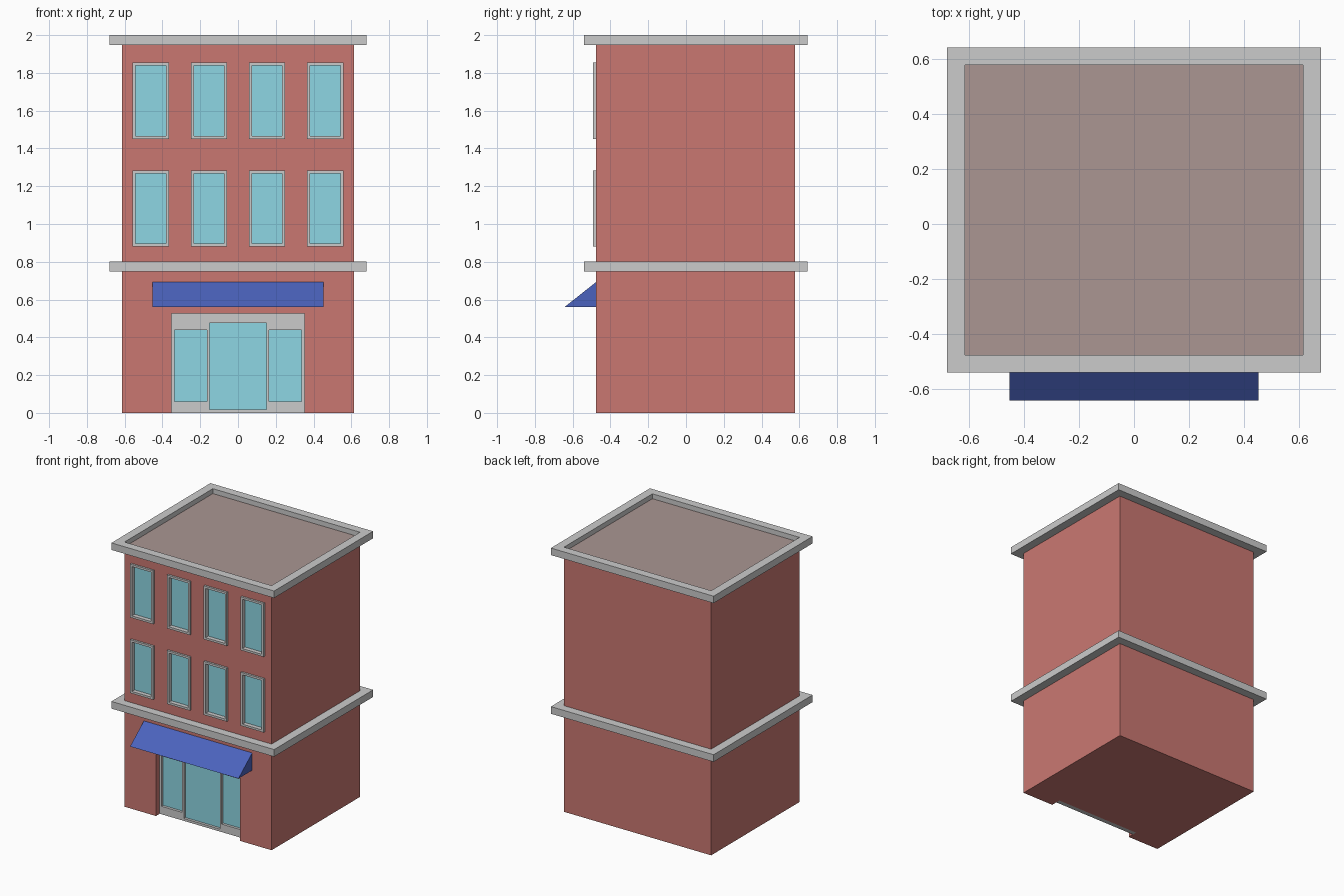
import bpy

if "Cube" in bpy.data.objects:
    bpy.data.objects.remove(bpy.data.objects["Cube"])

def material(name, rgb):
    m = bpy.data.materials.new(name)
    m.diffuse_color = (*rgb, 1)
    m.use_nodes = True
    m.node_tree.nodes["Principled BSDF"].inputs["Base Color"].default_value = m.diffuse_color
    return m

BRICK = material("brick", (0.59, 0.187, 0.167))
GLASS = material("glass", (0.267, 0.67, 0.77))
CANVAS = material("canvas", (0.07, 0.124, 0.51))
ROOF = material("roofing", (0.405, 0.305, 0.29))

def mesh_object(name, verts, faces, mat=None):
    me = bpy.data.meshes.new(name)
    me.from_pydata(verts, [], faces)
    ob = bpy.data.objects.new(name, me)
    bpy.context.collection.objects.link(ob)
    if mat:
        me.materials.append(mat)
    return ob

def box(name, x, y, z, mat=None):
    verts = [(a, b, c) for a in x for b in y for c in z]
    faces = [(0, 1, 3, 2), (4, 6, 7, 5), (0, 4, 5, 1), (2, 3, 7, 6), (0, 2, 6, 4), (1, 5, 7, 3)]
    return mesh_object(name, verts, faces, mat)

def ring(name, outer, inner, lo, hi, place):
    """Rectangular frame; outer/inner are (u0, u1, v0, v1), place maps (u, v, w) to xyz."""
    def corners(r):
        return [(r[0], r[2]), (r[1], r[2]), (r[1], r[3]), (r[0], r[3])]
    verts = [place(u, v, w) for w in (lo, hi) for r in (outer, inner) for u, v in corners(r)]
    faces = []
    for i in range(4):
        j = (i + 1) % 4
        faces += [(i, j, 8 + j, 8 + i), (4 + j, 4 + i, 12 + i, 12 + j),
                  (8 + i, 8 + j, 12 + j, 12 + i), (j, i, 4 + i, 4 + j)]
    return mesh_object(name, verts, faces)

def cut(target, cutters):
    for c in cutters:
        mod = target.modifiers.new("cut", 'BOOLEAN')
        mod.operation, mod.solver, mod.object = 'DIFFERENCE', 'EXACT', c
    bpy.context.view_layer.update()
    dg = bpy.context.evaluated_depsgraph_get()
    me = bpy.data.meshes.new_from_object(target.evaluated_get(dg))
    target.modifiers.clear()
    target.data = me
    for c in cutters:
        bpy.data.objects.remove(c)

W, F, B = 0.615, -0.477, 0.578     # half width, front and back of the walls

# Walls
walls = box("walls", (-W, W), (F, B), (0, 1.95), BRICK)
wall_cutters = [box("entrance_cutter", (-0.352, 0.352), (-0.6, -0.40), (-0.1, 0.526))]

# Upper windows: raised frame with set-back pane
for row, z0 in enumerate((0.88, 1.451)):
    for col, cx in enumerate((-0.462, -0.154, 0.154, 0.462)):
        o = (cx - 0.096, cx + 0.096, z0, z0 + 0.404)
        def grow(d):
            return (o[0] - d, o[1] + d, o[2] - d, o[3] + d)
        i, m = grow(-0.016), grow(-0.008)
        tag = f"{row + 1}_{col + 1}"
        ring("window_frame_" + tag, o, i, 0.45, 0.492, lambda u, v, w: (u, -w, v))
        box("window_pane_" + tag, m[:2], (-0.46, -0.43), m[2:], GLASS)
        wall_cutters.append(box("window_cutter", m[:2], (-0.6, -0.43), m[2:]))
cut(walls, wall_cutters)

# Recessed shopfront with door and two side panes
front = box("shopfront", (-0.352, 0.352), (-0.432, -0.398), (0, 0.526))
openings = [("door_glass", -0.15, 0.15, 0.018, 0.477),
            ("left_shop_pane", -0.337, -0.165, 0.06, 0.44),
            ("right_shop_pane", 0.165, 0.337, 0.06, 0.44)]
cut(front, [box("pane_cutter", (a, b), (-0.5, -0.35), (c, d)) for _, a, b, c, d in openings])
for name, a, b, c, d in openings:
    box(name, (a, b), (-0.412, -0.398), (c, d), GLASS)

# Awning: triangular prism over the entrance
profile = [(F, 0.561), (-0.642, 0.561), (F, 0.692)]
mesh_object("awning", [(x, y, z) for x in (-0.453, 0.453) for y, z in profile],
            [(1, 2, 0), (5, 4, 3), (3, 4, 1, 0), (4, 5, 2, 1), (5, 3, 0, 2)], CANVAS)

# Ledge and parapet rings
for name, z0, z1 in (("ledge", 0.748, 0.802), ("parapet", 1.947, 2.0)):
    ring(name, (-0.68, 0.68, -0.54, 0.642), (-W, W, F, B), z0, z1, lambda u, v, w: (u, v, w))

# Roof deck inside the parapet
box("roof_deck", (-W, W), (F, B), (1.95, 1.963), ROOF)
